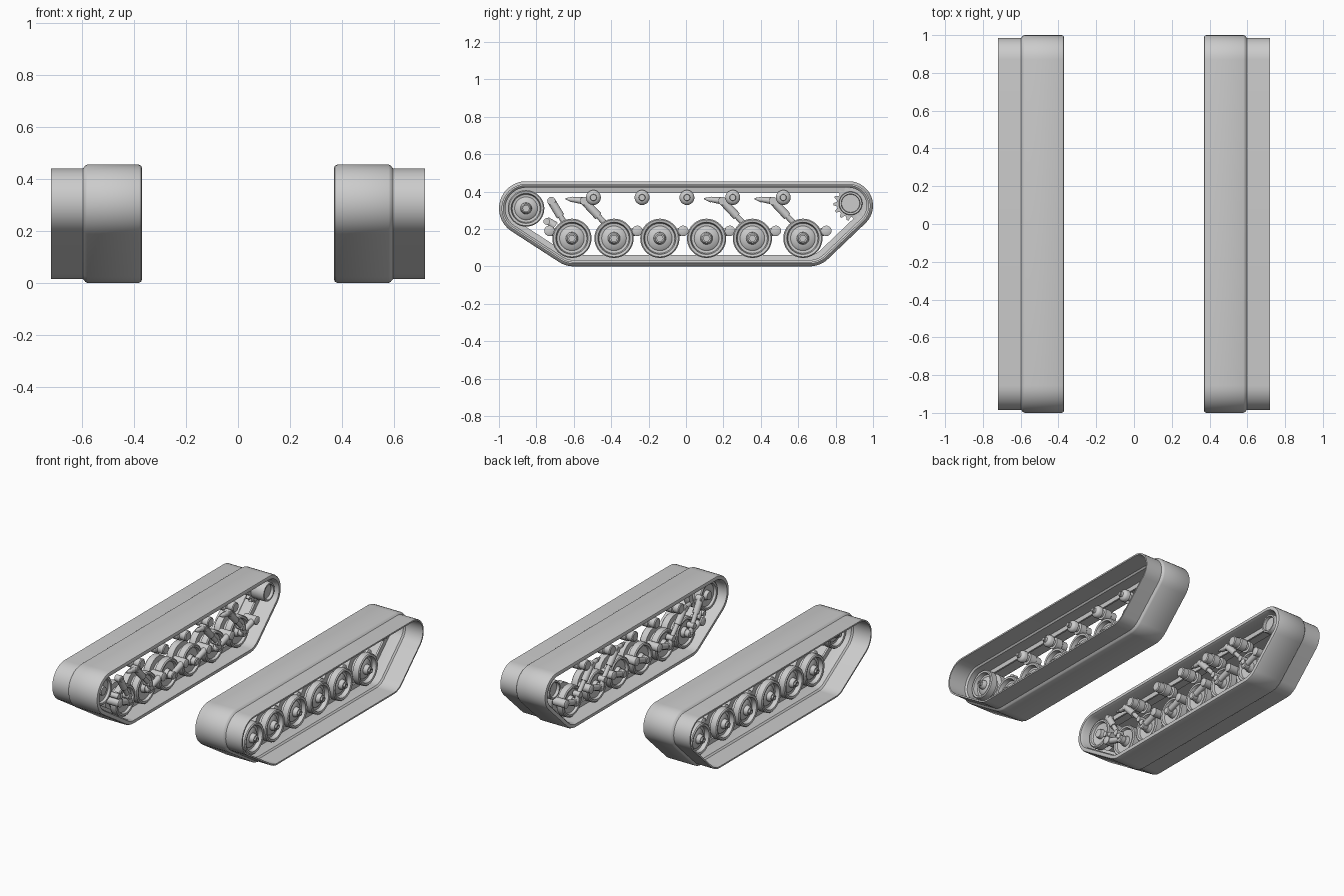
import bpy, bmesh
from math import sin, cos, asin, atan2, pi, hypot
from mathutils import Vector

if "Cube" in bpy.data.objects:
    bpy.data.objects.remove(bpy.data.objects["Cube"], do_unlink=True)

grey = bpy.data.materials.new("plain_grey")
grey.use_nodes = True
COLOR = (0.6, 0.6, 0.6, 1)
grey.diffuse_color = COLOR
grey.node_tree.nodes["Principled BSDF"].inputs["Base Color"].default_value = COLOR


def finish(name, bm, angle=35):
    """Turn a left-hand part into an object mirrored to the right side."""
    bmesh.ops.recalc_face_normals(bm, faces=bm.faces)
    mesh = bpy.data.meshes.new(name)
    bm.to_mesh(mesh)
    bm.free()
    mesh.materials.append(grey)
    obj = bpy.data.objects.new(name, mesh)
    bpy.context.collection.objects.link(obj)
    bpy.ops.object.select_all(action='DESELECT')
    obj.select_set(True)
    bpy.context.view_layer.objects.active = obj
    bpy.ops.object.shade_smooth_by_angle(angle=angle * pi / 180)
    mod = obj.modifiers.new("Mirror", 'MIRROR')
    mod.use_mirror_merge = False
    return obj


def bridge(bm, a, b):
    for i in range(len(a)):
        j = (i + 1) % len(a)
        bm.faces.new((a[i], a[j], b[j], b[i]))


def lathe(bm, profile, y, z, segs=32):
    """Spin (radius, x) points around a sideways axis, with capped ends."""
    rings = [[bm.verts.new((x, y + r * cos(2 * pi * i / segs), z + r * sin(2 * pi * i / segs)))
              for i in range(segs)] for r, x in profile]
    for a, b in zip(rings, rings[1:]):
        bridge(bm, a, b)
    bm.faces.new(rings[0])
    bm.faces.new(rings[-1])


def rod(bm, p, q, r1, r2, segs=12):
    p, q = Vector(p), Vector(q)
    turn = (q - p).to_track_quat('Z', 'Y')
    ends = [[bm.verts.new(c + turn @ Vector((r * cos(2 * pi * i / segs), r * sin(2 * pi * i / segs), 0)))
             for i in range(segs)] for c, r in ((p, r1), (q, r2))]
    bridge(bm, *ends)
    for end in ends:
        bm.faces.new(end)


# Track belt: hull around four circles (y, z, radius), counter-clockwise
circles = [(-0.60, 0.145, 0.145), (0.66, 0.145, 0.145),
           (0.87, 0.325, 0.13), (-0.855, 0.31, 0.145)]


def tangent(a, b):
    dy, dz = b[0] - a[0], b[1] - a[1]
    return atan2(dz, dy) - pi / 2 + asin((a[2] - b[2]) / hypot(dy, dz))


def belt_path(steps=14):
    path = []
    for i, c in enumerate(circles):
        start = tangent(circles[i - 1], c)
        sweep = (tangent(c, circles[(i + 1) % 4]) - start) % (2 * pi)
        path += [(c, start + sweep * k / steps) for k in range(steps + 1)]
    return path


def belt(name, section):
    """Sweep a closed (x, outward offset) section along the belt path."""
    bm = bmesh.new()
    path = belt_path()
    loops = [[bm.verts.new((x, c[0] + (c[2] + d) * cos(t), c[1] + (c[2] + d) * sin(t)))
              for c, t in path] for x, d in section]
    for i in range(len(loops)):
        bridge(bm, loops[i - 1], loops[i])
    return finish(name, bm)


belt("track_belt", [(0.37, -0.012), (0.373, -0.004), (0.382, 0), (0.58, 0), (0.588, -0.004),
                    (0.597, -0.014), (0.72, -0.014), (0.72, -0.024), (0.59, -0.024),
                    (0.58, -0.034), (0.385, -0.034), (0.37, -0.026)])
belt("guide_ridge", [(0.478, -0.03), (0.498, -0.03), (0.494, -0.062), (0.482, -0.062)])

# Road wheels: twin dished discs with a hub and hex nut
WHEEL = [(0.0001, 0.562), (0.024, 0.562), (0.03, 0.552), (0.033, 0.535), (0.06, 0.528),
         (0.066, 0.522), (0.08, 0.524), (0.086, 0.552), (0.099, 0.555), (0.105, 0.549),
         (0.105, 0.506), (0.072, 0.502), (0.072, 0.474), (0.105, 0.47), (0.105, 0.428),
         (0.098, 0.422), (0.086, 0.424), (0.08, 0.44), (0.035, 0.446), (0.03, 0.42), (0.0001, 0.42)]
wheel_y = [-0.61, -0.385, -0.14, 0.11, 0.355, 0.625]
WHEEL_Z = 0.15


def wheel(name, y, z, scale=1):
    bm = bmesh.new()
    lathe(bm, [(r * scale, x) for r, x in WHEEL], y, z, 40)
    lathe(bm, [(0.02, 0.555), (0.02, 0.574), (0.011, 0.574), (0.011, 0.566)], y, z, 6)
    finish(name, bm)


for n, y in enumerate(wheel_y, 1):
    wheel(f"road_wheel_{n}", y, WHEEL_Z)
wheel("idler_wheel", -0.855, 0.31, 0.93)

# Return rollers under the upper run
for n, y in enumerate((-0.495, -0.235, 0.005, 0.25, 0.52), 1):
    bm = bmesh.new()
    lathe(bm, [(0.016, 0.552), (0.018, 0.54), (0.026, 0.538), (0.036, 0.53), (0.04, 0.522), (0.04, 0.5),
               (0.025, 0.498), (0.025, 0.478), (0.04, 0.476), (0.04, 0.43), (0.034, 0.424),
               (0.034, 0.385), (0.028, 0.38)], y, 0.368, 24)
    lathe(bm, [(0.012, 0.55), (0.012, 0.56)], y, 0.368, 6)
    finish(f"return_roller_{n}", bm)

# Swing arms: pivot boss, arm and axle stub on the inner side
for n, y in enumerate(wheel_y, 1):
    bm = bmesh.new()
    py, pz = y + (-0.12 if n == 1 else 0.125), 0.19
    lathe(bm, [(0.02, 0.375), (0.028, 0.38), (0.028, 0.47), (0.02, 0.475)], py, pz, 20)
    lathe(bm, [(0.02, 0.385), (0.026, 0.39), (0.026, 0.45)], y, WHEEL_Z, 20)
    rod(bm, (0.405, py, pz), (0.405, y, WHEEL_Z), 0.022, 0.018)
    finish(f"swing_arm_{n}", bm)

# Dampers: sleeve, piston and pointed mounting bracket
for n in (1, 2, 5, 6):
    y = wheel_y[n - 1]
    x = 0.395
    top = Vector((x, y - (0.11 if n == 1 else 0.16), 0.35))
    low = Vector((x, y - 0.02, 0.2))
    mid = top.lerp(low, 0.55)
    bm = bmesh.new()
    rod(bm, top, mid, 0.022, 0.022, 16)
    rod(bm, mid, low, 0.015, 0.015)
    lathe(bm, [(0.018, 0.375), (0.022, 0.38), (0.022, 0.42)], top.y, top.z, 16)
    lathe(bm, [(0.02, 0.375), (0.02, 0.425)], low.y, low.z, 16)
    rod(bm, low, (x, y, WHEEL_Z), 0.016, 0.016)
    if n > 1:
        rod(bm, top, top + Vector((0, -0.07, 0.008)), 0.02, 0.012)
        rod(bm, top + Vector((0, -0.06, 0.007)), top + Vector((0, -0.1, 0.012)), 0.016, 0.003)
    finish(f"damper_{n}", bm)

# Bump stop beside the first wheel
bm = bmesh.new()
rod(bm, (0.41, -0.745, 0.25), (0.41, -0.70, 0.215), 0.016, 0.024)
lathe(bm, [(0.018, 0.38), (0.018, 0.46)], -0.745, 0.24, 12)
finish("bump_stop", bm)

# Drive sprocket: toothed ring around an open drum
bm = bmesh.new()
CY, CZ, TEETH = 0.88, 0.337, 14
loops = []
for x, inner in ((0.50, False), (0.475, False), (0.475, True), (0.50, True)):
    loop = []
    for i in range(TEETH * 4):
        r = 0.05 if inner else (0.092 if i % 4 < 2 else 0.074)
        t = 2 * pi * i / (TEETH * 4)
        loop.append(bm.verts.new((x, CY + r * cos(t), CZ + r * sin(t))))
    loops.append(loop)
for i in range(4):
    bridge(bm, loops[i - 1], loops[i])
finish("sprocket_teeth", bm)
bm = bmesh.new()
lathe(bm, [(0.048, 0.50), (0.05, 0.53), (0.06, 0.53), (0.063, 0.525), (0.063, 0.385),
           (0.06, 0.38), (0.05, 0.38), (0.048, 0.40)], CY, CZ, 36)
finish("sprocket_drum", bm)
